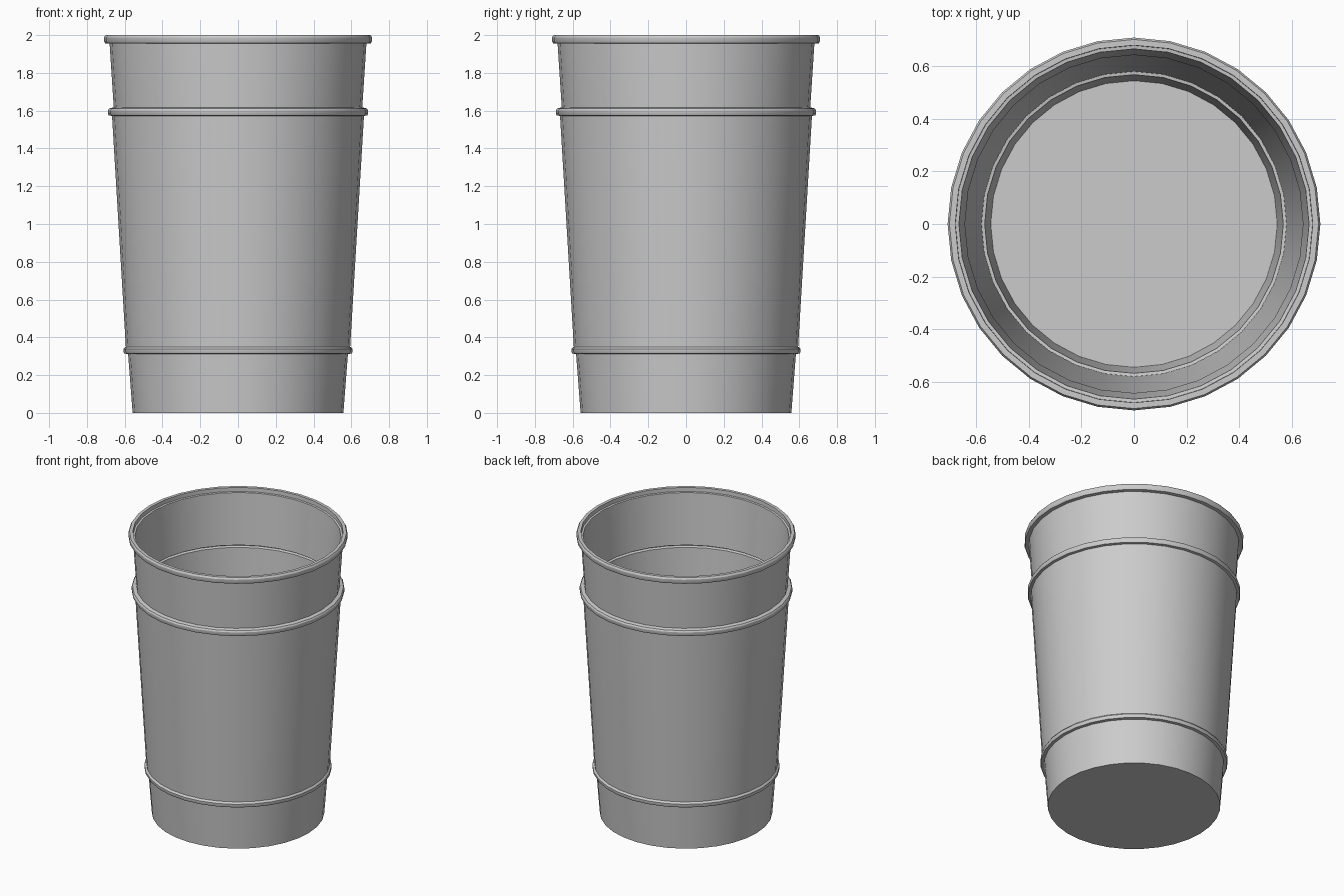
import bpy, bmesh, math

if "Cube" in bpy.data.objects:
    bpy.data.objects.remove(bpy.data.objects["Cube"])

SIDES = 32

# Outside, bottom to top: (radius, height)
outer = [(0.558, 0.0), (0.582, 0.312), (0.602, 0.314), (0.606, 0.322),
         (0.606, 0.338), (0.601, 0.346), (0.594, 0.350),
         (0.667, 1.572), (0.684, 1.575), (0.688, 1.583), (0.688, 1.602),
         (0.682, 1.612), (0.658, 1.618),
         (0.680, 1.955), (0.704, 1.957), (0.709, 1.967), (0.709, 1.988), (0.702, 2.0)]
# Inside, top to bottom, following the hollow ribs
inner = [(0.680, 2.0), (0.679, 1.972), (0.666, 1.970),
         (0.643, 1.606), (0.670, 1.602), (0.673, 1.590), (0.653, 1.585),
         (0.580, 0.338), (0.591, 0.334), (0.591, 0.328), (0.568, 0.324),
         (0.545, 0.014)]


def lathe(name, profile):
    """Revolve an open profile about z and cap both ends."""
    bm = bmesh.new()
    rings = []
    for r, z in profile:
        rings.append([bm.verts.new((r * math.cos(2 * math.pi * i / SIDES),
                                    r * math.sin(2 * math.pi * i / SIDES), z))
                      for i in range(SIDES)])
    for a, b in zip(rings, rings[1:]):
        for i in range(SIDES):
            j = (i + 1) % SIDES
            bm.faces.new((a[i], a[j], b[j], b[i]))
    bm.faces.new(rings[0][::-1])   # underside
    bm.faces.new(rings[-1])        # inside floor
    bmesh.ops.recalc_face_normals(bm, faces=bm.faces)
    mesh = bpy.data.meshes.new(name)
    bm.to_mesh(mesh)
    bm.free()
    obj = bpy.data.objects.new(name, mesh)
    bpy.context.collection.objects.link(obj)
    return obj


# Tapered cup with two ribs and a rolled lip
cup = lathe("cup", outer + inner)
bpy.context.view_layer.objects.active = cup
cup.select_set(True)
bpy.ops.object.shade_smooth_by_angle(angle=math.radians(30))
